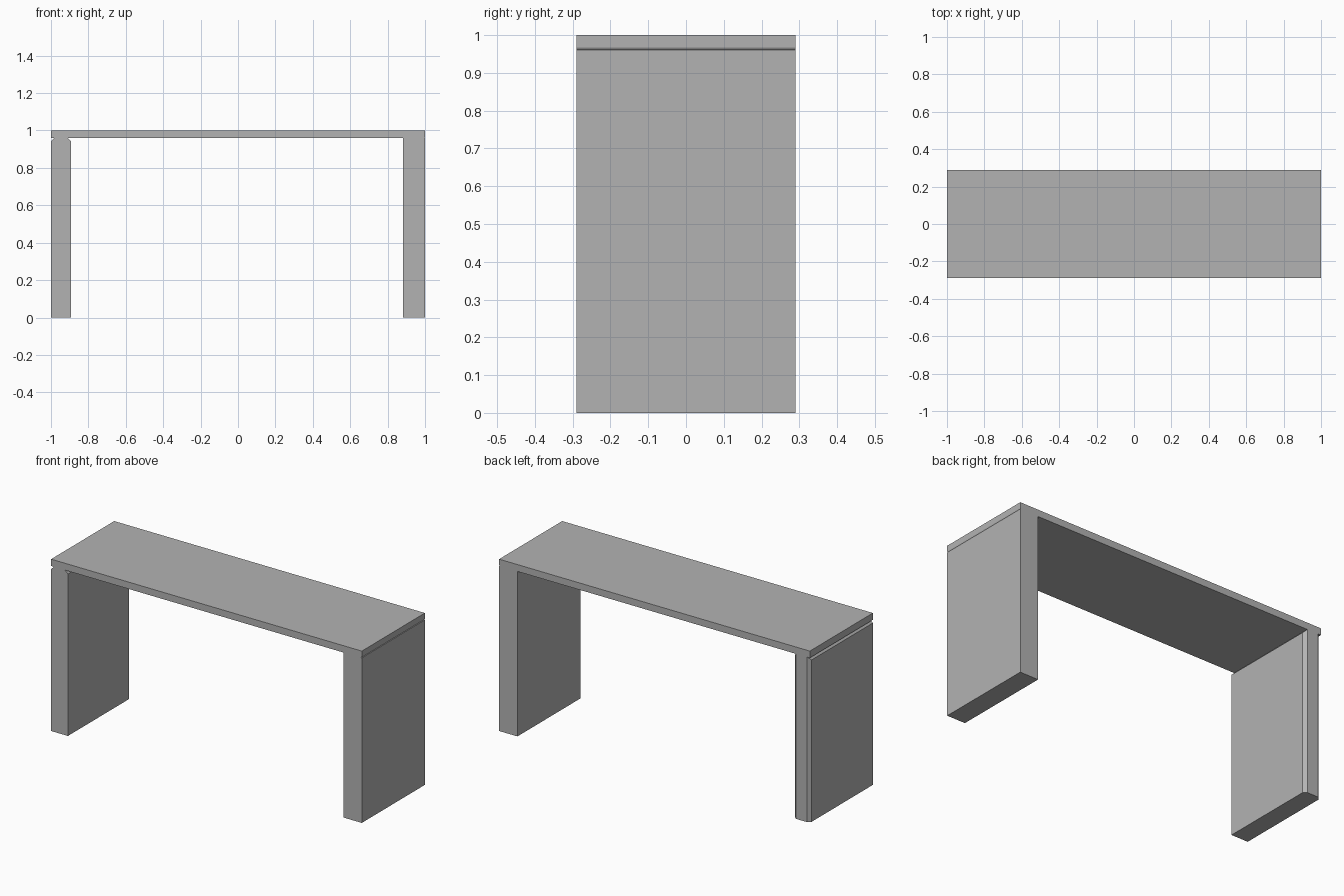
import bpy
import bmesh

cube = bpy.data.objects.get("Cube")
if cube:
    bpy.data.objects.remove(cube, do_unlink=True)

grey = bpy.data.materials.new("plain grey")
grey.use_nodes = True
colour = (0.45, 0.45, 0.45, 1)
grey.diffuse_color = colour
grey.node_tree.nodes["Principled BSDF"].inputs["Base Color"].default_value = colour

DEPTH = 0.29      # half depth of the bench
UNDER = 0.96      # underside of the top


def board(name, x0, x1, z0, z1, bevel=0, segments=1, pick=None):
    """Box board; edges whose midpoint satisfies pick are bevelled."""
    bm = bmesh.new()
    bmesh.ops.create_cube(bm, size=1)
    if pick:
        edges = [e for e in bm.edges if pick((e.verts[0].co + e.verts[1].co) / 2)]
    for v in bm.verts:
        v.co.x = x1 if v.co.x > 0 else x0
        v.co.y = DEPTH if v.co.y > 0 else -DEPTH
        v.co.z = z1 if v.co.z > 0 else z0
    if pick:
        bmesh.ops.bevel(bm, geom=edges, offset=bevel, segments=segments,
                        profile=0.5, affect='EDGES')
    bmesh.ops.recalc_face_normals(bm, faces=bm.faces)
    mesh = bpy.data.meshes.new(name)
    bm.to_mesh(mesh)
    bm.free()
    mesh.materials.append(grey)
    obj = bpy.data.objects.new(name, mesh)
    bpy.context.collection.objects.link(obj)
    return obj


# Top, with its lower end edge softened over the plain leg
board("table_top", -1, 1, UNDER, 1, 0.008, 3,
      lambda m: m.x > 0.4 and m.z < -0.4)

# Plain leg
board("left_leg", 0.882, 1, 0, UNDER)

# Leg with chamfered rear corners and upper side edges
board("right_leg", -1, -0.892, 0, UNDER, 0.018, 1,
      lambda m: abs(m.x) > 0.4 and (m.z > 0.4 or (m.y > 0.4 and abs(m.z) < 0.1)))
